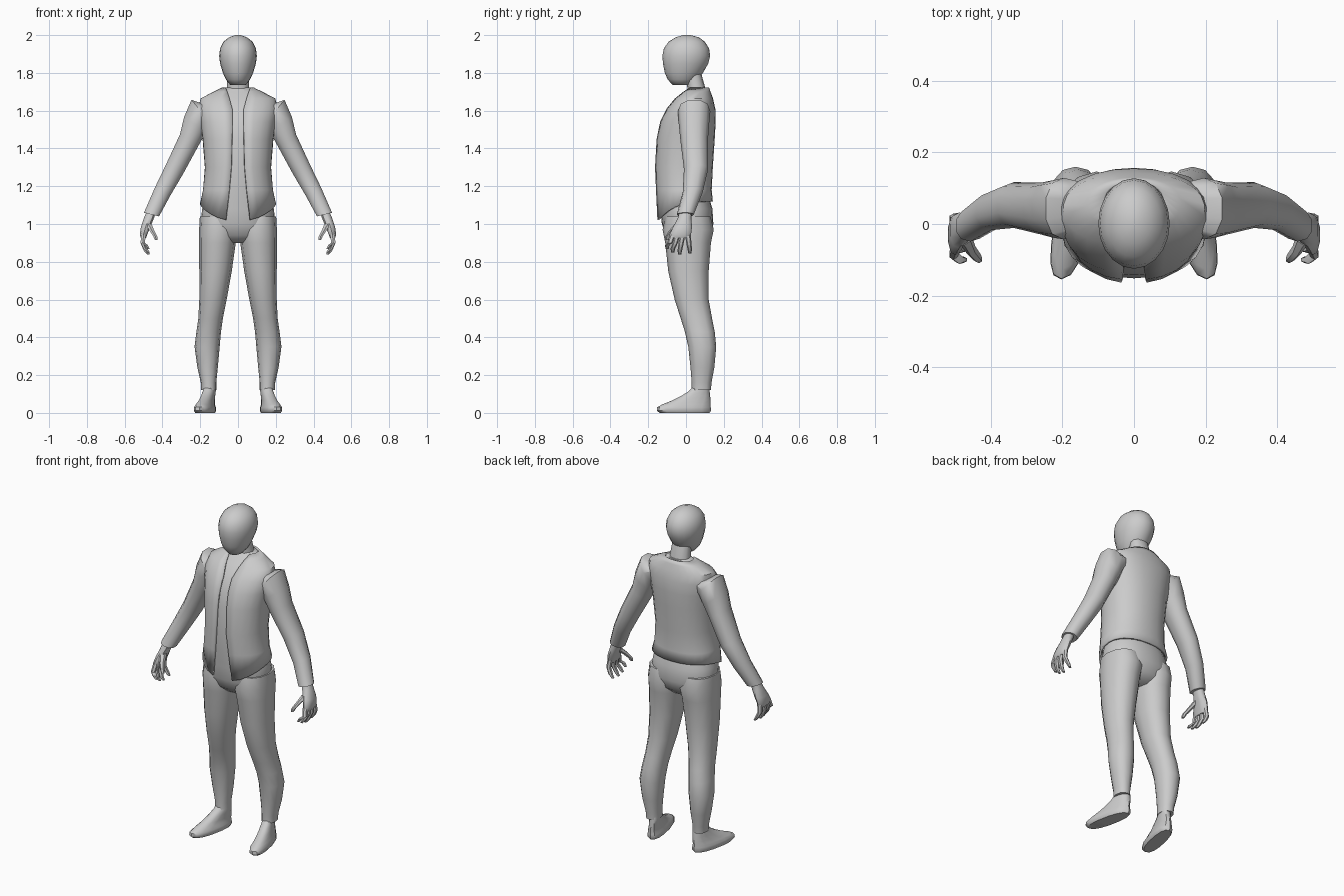
import bpy, bmesh, math

if "Cube" in bpy.data.objects:
    bpy.data.objects.remove(bpy.data.objects["Cube"])

grey = bpy.data.materials.new("plain grey")
grey.use_nodes = True
grey.diffuse_color = (0.6, 0.6, 0.6, 1)
grey.node_tree.nodes["Principled BSDF"].inputs["Base Color"].default_value = (0.6, 0.6, 0.6, 1)


def power(v, e):
    return math.copysign(abs(v) ** e, v)


def finish(name, bm, mirror, angle):
    bmesh.ops.recalc_face_normals(bm, faces=bm.faces)
    mesh = bpy.data.meshes.new(name)
    bm.to_mesh(mesh)
    bm.free()
    mesh.materials.append(grey)
    mesh.shade_smooth()
    mesh.set_sharp_from_angle(angle=math.radians(angle))
    ob = bpy.data.objects.new(name, mesh)
    bpy.context.collection.objects.link(ob)
    if mirror:
        ob.modifiers.new("mirror", 'MIRROR').use_mirror_merge = False
    return ob


def bridge(bm, rings, closed=True):
    n = len(rings[0])
    for a, b in zip(rings, rings[1:]):
        for i in range(n if closed else n - 1):
            j = (i + 1) % n
            bm.faces.new((a[i], a[j], b[j], b[i]))


def loft(name, stations, n=12, e=0.9, mirror=False, shear=0, angle=42):
    """Skin closed rings given as (x, y, z, half width, half depth, tilt in degrees)."""
    bm = bmesh.new()
    rings = []
    for x, y, z, hu, hv, *tilt in stations:
        t = math.radians(tilt[0]) if tilt else 0
        ring = []
        for i in range(n):
            a = 2 * math.pi * i / n
            u, v = hu * power(math.sin(a), e), -hv * power(math.cos(a), e)
            ring.append(bm.verts.new((x + u * math.cos(t) - shear * (y + v), y + v, z + u * math.sin(t))))
        rings.append(ring)
    bridge(bm, rings)
    bm.faces.new(rings[0])
    bm.faces.new(rings[-1])
    return finish(name, bm, mirror, angle)


def box_rows(rows):
    """Rows of (z, x min, x max, front y, back y) turned into stations."""
    return [((a + b) / 2, (f + k) / 2, z, (b - a) / 2, (k - f) / 2) for z, a, b, f, k in rows]


def body_rows(rows):
    return box_rows([(z, -r, r, f, k) for z, r, f, k in rows])


# Head and neck
loft("head", body_rows([
    (1.735, .04, -.07, .03), (1.765, .064, -.097, .06), (1.80, .08, -.112, .09),
    (1.85, .095, -.122, .118), (1.89, .1, -.125, .128), (1.93, .095, -.117, .122),
    (1.965, .077, -.092, .1), (1.988, .048, -.055, .068), (2.0, .015, -.015, .025)]),
    n=20, e=1, angle=60)
loft("neck", body_rows([(1.64, .07, 0, .115), (1.71, .06, .01, .105), (1.8, .055, -.01, .08)]), n=12)

# Jacket rows: height, half width, front y, back y, half opening
jacket = [
    (1.12, .202, -.157, .142, .065), (1.18, .186, -.162, .136, .047), (1.3, .176, -.166, .142, .036),
    (1.45, .188, -.157, .152, .032), (1.54, .2, -.138, .157, .03), (1.61, .212, -.104, .155, .03),
    (1.665, .198, -.06, .143, .045), (1.7, .13, -.02, .13, .056), (1.722, .085, 0, .122, .066)]

# Shirt filling the jacket
loft("shirt", body_rows([(z, r - .014, f + .014, k - .014) for z, r, f, k, g in jacket]), n=24)

# Open jacket shell with a hem that dips at the front
bm = bmesh.new()
rings = []
steps, e = 24, 0.9
for row, (z, r, f, k, gap) in enumerate(jacket):
    start = math.asin((gap / r) ** (1 / e))
    ring = []
    for i in range(steps + 1):
        a = start + (2 * math.pi - 2 * start) * i / steps
        x = r * power(math.sin(a), e)
        y = (f + k) / 2 - (k - f) / 2 * power(math.cos(a), e)
        dip = 0.105 * ((1 + math.cos(a)) / 2) ** 3 if row == 0 else 0
        ring.append(bm.verts.new((x, y, z - dip)))
    rings.append(ring)
bridge(bm, rings, closed=False)
shell = finish("jacket", bm, False, 42)
solid = shell.modifiers.new("thickness", 'SOLIDIFY')
solid.thickness = 0.012
solid.offset = -1

# Sleeves
loft("sleeves", [
    (.14, .045, 1.61, .06, .07, 30), (.196, .043, 1.597, .082, .086, 50), (.228, .042, 1.525, .074, .08, 36),
    (.258, .043, 1.445, .06, .073, 30), (.336, .053, 1.29, .054, .064, 29),
    (.4, .036, 1.17, .048, .053, 26), (.458, -.004, 1.05, .043, .045, 14)],
    n=10, mirror=True)

# Hands with curled fingers
loft("hands", [
    (.457, -.002, 1.07, .026, .032), (.472, -.008, 1.03, .028, .036), (.489, -.018, .985, .026, .05),
    (.5, -.03, .945, .021, .057), (.5, -.032, .925, .014, .05)], n=10, mirror=True)
fingers = {"index": (-.07, -.1, .868), "middle": (-.044, -.07, .848),
           "ring": (-.018, -.033, .838), "little": (.01, .02, .845)}
for name, (base, tip, low) in fingers.items():
    mid = (base + tip) / 2
    loft(name + "_fingers", [
        (.499, base, .945, .014, .015), (.505, mid, .9, .013, .014),
        (.488, tip, low + .02, .012, .012), (.474, tip, low, .008, .008)], n=6, mirror=True)
loft("thumbs", [
    (.475, -.035, 1.0, .02, .024), (.456, -.072, .965, .014, .018),
    (.438, -.094, .935, .012, .014), (.432, -.1, .915, .008, .009)], n=6, mirror=True)

# Trousers
loft("trouser_hips", body_rows([
    (.9, .1, -.06, .08), (.94, .17, -.105, .125), (1.0, .198, -.128, .145),
    (1.08, .19, -.135, .14), (1.14, .172, -.14, .122)]), n=24)
loft("trouser_legs", box_rows([
    (1.04, .01, .202, -.11, .13), (.97, .004, .206, -.124, .147), (.9, .012, .207, -.11, .132),
    (.75, .033, .205, -.094, .12), (.6, .06, .205, -.06, .12), (.5, .08, .21, -.028, .138),
    (.43, .09, .22, -.006, .152), (.35, .097, .23, .012, .16), (.24, .107, .215, .024, .15),
    (.16, .115, .197, .03, .135), (.12, .115, .195, .03, .132)]), n=12, mirror=True)

# Shoes, sheared so the toes turn outward
loft("shoes", box_rows([
    (0, .13, .215, -.14, .125), (.012, .123, .222, -.155, .132), (.03, .125, .22, -.153, .131),
    (.045, .132, .214, -.125, .13), (.065, .135, .207, -.075, .13), (.09, .135, .202, -.025, .128),
    (.115, .134, .198, .015, .125), (.14, .136, .196, .038, .122)]),
    n=14, e=.85, mirror=True, shear=.2)
